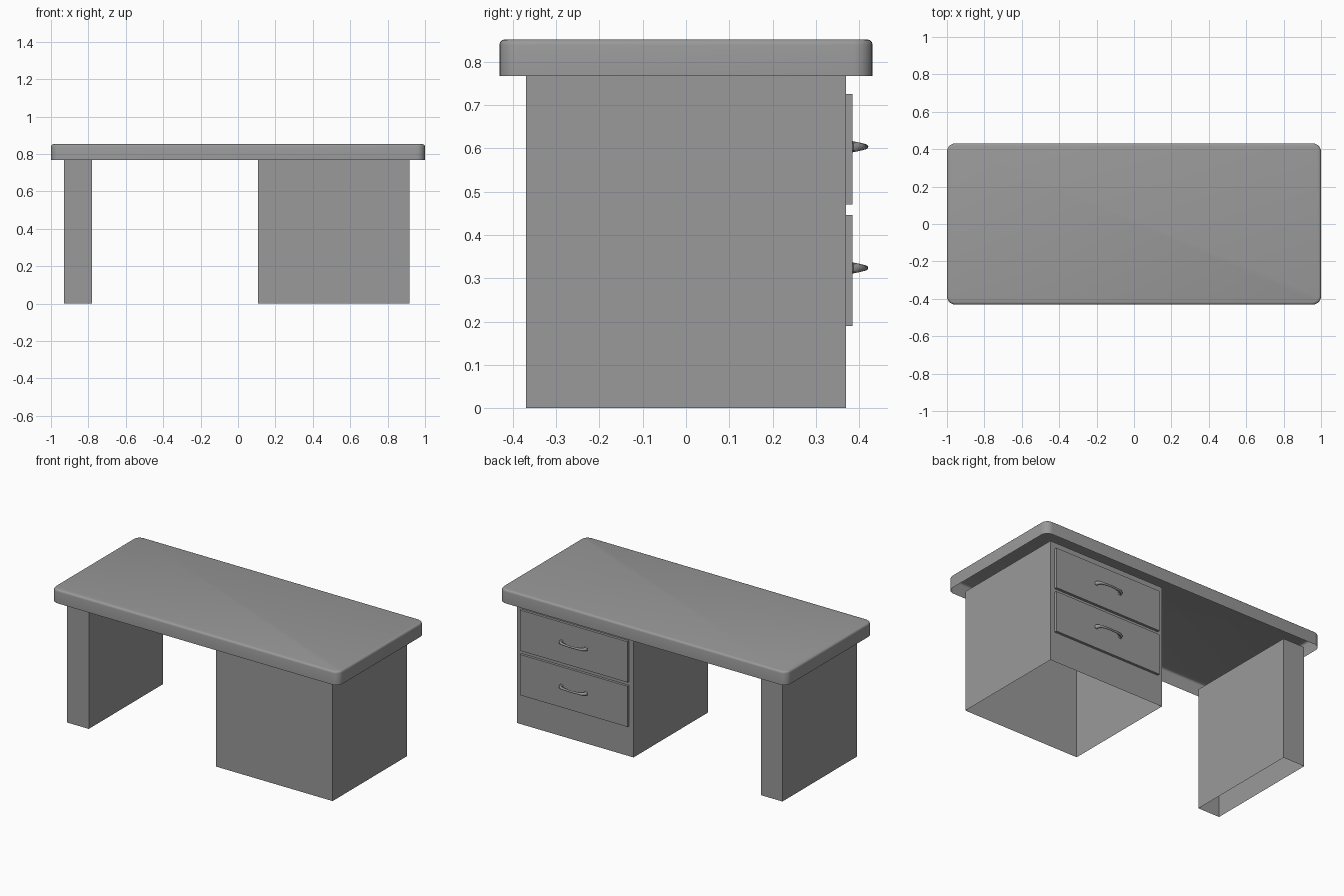
import bpy, bmesh
from math import radians
from mathutils import Vector

old = bpy.data.objects.get("Cube")
if old:
    bpy.data.objects.remove(old, do_unlink=True)

# Single flat grey
grey = bpy.data.materials.new("grey")
grey.use_nodes = True
GREY = (0.32, 0.32, 0.32, 1)
grey.diffuse_color = GREY
grey.node_tree.nodes["Principled BSDF"].inputs["Base Color"].default_value = GREY


def new_object(name, bm):
    mesh = bpy.data.meshes.new(name)
    bm.to_mesh(mesh)
    bm.free()
    mesh.materials.append(grey)
    obj = bpy.data.objects.new(name, mesh)
    bpy.context.collection.objects.link(obj)
    return obj


def smooth(obj, angle):
    bpy.ops.object.select_all(action='DESELECT')
    obj.select_set(True)
    bpy.context.view_layer.objects.active = obj
    bpy.ops.object.shade_smooth_by_angle(angle=radians(angle))


def box(low, high, open_sides=()):
    """Box between two corners, leaving out faces that point along open_sides."""
    bm = bmesh.new()
    bmesh.ops.create_cube(bm, size=1)
    low, high = Vector(low), Vector(high)
    for v in bm.verts:
        v.co = (low + high) / 2 + v.co * (high - low)
    bm.normal_update()
    hidden = [f for f in bm.faces
              if any(f.normal.dot(Vector(d)) > 0.9 for d in open_sides)]
    bmesh.ops.delete(bm, geom=hidden, context='FACES')
    return bm


UP, DOWN, FRONT = (0, 0, 1), (0, 0, -1), (0, -1, 0)
UNDER = 0.767     # underside of the table top
BACK = 0.369      # rear face of the cabinet and the leg

# Table top: hollow slab with rounded corners and a softened upper edge
bm = box((-1, -0.431, UNDER), (1, 0.431, 0.852))
upright = [e for e in bm.edges if abs(e.verts[0].co.z - e.verts[1].co.z) > 0.01]
bmesh.ops.bevel(bm, geom=upright, offset=0.045, segments=6, profile=0.5, affect='EDGES')
bm.normal_update()
top = max(bm.faces, key=lambda f: f.calc_center_median().z)
bmesh.ops.bevel(bm, geom=list(top.edges), offset=0.013, segments=3, profile=0.5,
                affect='EDGES')
bottom = min(bm.faces, key=lambda f: f.calc_center_median().z)
bmesh.ops.delete(bm, geom=[bottom], context='FACES')
smooth(new_object("table_top", bm), 40)

# Supports: open-ended hollow boxes
new_object("leg_panel", box((-0.93, -0.37, 0), (-0.78, BACK, UNDER), (UP, DOWN)))
new_object("cabinet", box((0.107, -0.37, 0), (0.918, BACK, UNDER), (UP, DOWN)))


def handle(name, x, y, z):
    """Arched pull, thick at the feet and thin in the middle."""
    half = [(0.086, 0, 0.013), (0.083, 0.013, 0.0105),
            (0.068, 0.024, 0.008), (0.036, 0.029, 0.0065)]
    path = [(-a, b, r) for a, b, r in half] + [(0, 0.031, 0.006)] + half[::-1]
    curve = bpy.data.curves.new(name, 'CURVE')
    curve.dimensions = '3D'
    curve.bevel_depth = 1
    curve.bevel_resolution = 2
    curve.use_fill_caps = True
    line = curve.splines.new('POLY')
    line.points.add(len(path) - 1)
    for point, (a, b, r) in zip(line.points, path):
        point.co = (x + a, y + b, z, 1)
        point.radius = r
    temp = bpy.data.objects.new(name, curve)
    bpy.context.collection.objects.link(temp)
    bm = bmesh.new()
    bm.from_mesh(temp.to_mesh())
    bpy.data.objects.remove(temp, do_unlink=True)
    bpy.data.curves.remove(curve)
    smooth(new_object(name, bm), 45)


# Drawers: front plate and pull
for name, z in (("upper", 0.598), ("lower", 0.318)):
    new_object(name + "_drawer_front",
               box((0.137, BACK, z - 0.128), (0.888, 0.385, z + 0.128), (FRONT,)))
    handle(name + "_handle", 0.512, 0.384, z + 0.006)
